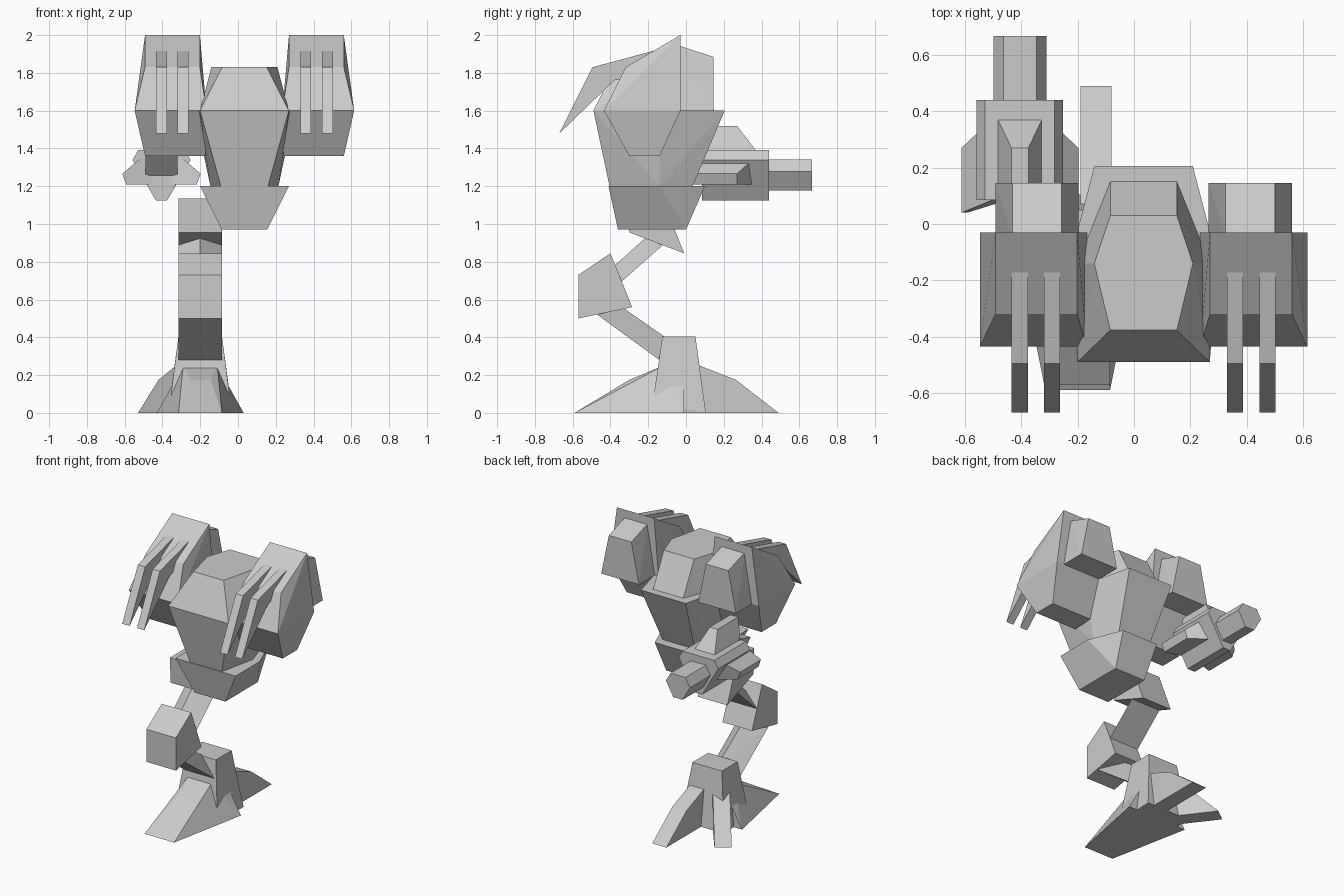
import bpy, bmesh, math

if "Cube" in bpy.data.objects:
    bpy.data.objects.remove(bpy.data.objects["Cube"])

grey = bpy.data.materials.new("plain_grey")
grey.diffuse_color = (0.6, 0.6, 0.6, 1)
grey.use_nodes = True
grey.node_tree.nodes["Principled BSDF"].inputs["Base Color"].default_value = grey.diffuse_color
CX = 0.034           # body centre line
LX = (-0.315, -0.085)  # leg sides
LM = -0.2            # leg middle


def finish(bm, name):
    bmesh.ops.recalc_face_normals(bm, faces=bm.faces[:])
    me = bpy.data.meshes.new(name)
    bm.to_mesh(me)
    bm.free()
    me.materials.append(grey)
    ob = bpy.data.objects.new(name, me)
    bpy.context.collection.objects.link(ob)
    return ob


def hull(name, pts):
    """Flat-faced convex solid around the points."""
    bm = bmesh.new()
    vs = [bm.verts.new(p) for p in pts]
    res = bmesh.ops.convex_hull(bm, input=vs)
    junk = [v for v in res["geom_interior"] if isinstance(v, bmesh.types.BMVert)]
    bmesh.ops.delete(bm, geom=junk, context='VERTS')
    bmesh.ops.dissolve_limit(bm, angle_limit=0.03, verts=bm.verts[:], edges=bm.edges[:])
    return finish(bm, name)


def sides(rows, cx=CX):
    """Mirror (half width, y, z) rows about a centre line."""
    return [(cx + s * w, y, z) for w, y, z in rows for s in (-1, 1)]


def spans(rows):
    """Pairs of points from (x0, x1, y, z)."""
    return [(x, y, z) for x0, x1, y, z in rows for x in (x0, x1)]


def extrude(name, profile, x0, x1):
    """Side profile in y, z extruded along x."""
    bm = bmesh.new()
    f = bm.faces.new([bm.verts.new((x0, y, z)) for y, z in profile])
    ext = bmesh.ops.extrude_face_region(bm, geom=[f])
    vs = [v for v in ext["geom"] if isinstance(v, bmesh.types.BMVert)]
    bmesh.ops.translate(bm, verts=vs, vec=(x1 - x0, 0, 0))
    return finish(bm, name)


# Torso: upper cabin on a tapering lower hull
hull("cabin", sides([
    (0.118, -0.377, 1.83), (0.175, -0.14, 1.83), (0.118, 0.03, 1.83),
    (0.235, -0.49, 1.6), (0.235, -0.14, 1.6), (0.118, 0.15, 1.6)]))
hull("torso", sides([
    (0.235, -0.49, 1.6), (0.265, -0.14, 1.6), (0.175, 0.205, 1.6),
    (0.125, -0.405, 1.2), (0.18, -0.14, 1.2), (0.125, 0.035, 1.2)]))
hull("pelvis", sides([
    (0.235, -0.41, 1.2), (0.235, -0.14, 1.2), (0.14, 0.10, 1.2),
    (0.12, -0.36, 0.97), (0.12, 0.0, 0.97)]))

# Shoulder pods, with rear boxes and two claws each
claw = [(-0.16, 1.92), (-0.495, 1.83), (-0.67, 1.48), (-0.38, 1.76), (-0.2, 1.8)]
pod = spans([
    (0.27, 0.56, -0.03, 2.0), (0.27, 0.56, -0.32, 1.83),
    (0.235, 0.615, -0.435, 1.6), (0.235, 0.615, -0.03, 1.6),
    (0.24, 0.56, -0.30, 1.36), (0.24, 0.56, -0.14, 1.36)])
box = spans([
    (0.265, 0.56, -0.04, 1.6), (0.265, 0.56, 0.145, 1.6),
    (0.325, 0.50, -0.04, 1.945), (0.325, 0.50, 0.145, 1.885)])
for side in (1, -1):
    tag = "left" if side > 0 else "right"

    def flip(x):
        return x if side > 0 else 2 * CX - x
    hull(tag + "_pod", [(flip(x), y, z) for x, y, z in pod])
    hull(tag + "_pod_box", [(flip(x), y, z) for x, y, z in box])
    for i, x in enumerate((0.33, 0.445)):
        extrude(f"{tag}_claw_{i + 1}", claw, flip(x), flip(x + 0.057))

# Leg: hip, thigh, knee and shin
extrude("hip", [(-0.30, 0.955), (-0.01, 0.845), (-0.125, 1.135), (-0.31, 1.135)], *LX)
extrude("knee", [(-0.57, 0.73), (-0.40, 0.845), (-0.285, 0.56), (-0.57, 0.50)], *LX)
hull("thigh", spans([(*LX, -0.38, 0.66), (*LX, -0.07, 0.935)])
     + [(LM, -0.45, 0.715), (LM, -0.15, 0.985)])
hull("shin", spans([(*LX, -0.47, 0.52), (*LX, -0.10, 0.25)])
     + [(LM, -0.36, 0.575), (LM, -0.08, 0.38)])

# Foot: ankle, broad front toe and two rear toes
hull("ankle", spans([
    (*LX, -0.125, 0.405), (*LX, 0.05, 0.405),
    (-0.36, -0.04, -0.175, 0.06), (-0.37, -0.03, 0.105, 0.0), (-0.36, -0.04, -0.1, 0.0)]))
hull("front_toe", spans([
    (*LX, -0.59, 0.0), (-0.43, 0.03, -0.01, 0.0),
    (-0.255, -0.145, -0.30, 0.175), (-0.29, -0.11, -0.12, 0.25), (-0.29, -0.11, -0.01, 0.25)]))


def rear_toe(name, start, tip):
    dx, dy = tip[0] - start[0], tip[1] - start[1]
    n = math.hypot(dx, dy)
    px, py = 0.055 * dy / n, -0.055 * dx / n
    pts = []
    for t, z, w in ((0, 0, 1), (0, 0.27, 1), (0.15, 0.25, 1), (0.54, 0.175, 1), (1, 0, 1)):
        for s in (-w, w):
            pts.append((start[0] + dx * t + px * s, start[1] + dy * t + py * s, z))
    hull(name, pts)


rear_toe("rear_toe_inner", (-0.135, 0.0), (-0.135, 0.49))
rear_toe("rear_toe_outer", (-0.25, -0.03), (-0.485, 0.28))

# Rear gun: truncated triangle body and barrel, with three fins
GX = -0.405


def tri_prism(name, r, half, zc, y0, y1):
    pts = []
    for a in (30, 150, 270):
        c, s = math.cos(math.radians(a)), math.sin(math.radians(a))
        for h in (-half, half):
            for y in (y0, y1):
                pts.append((GX + c * r - s * h, y, zc + s * r + c * h))
    hull(name, pts)


tri_prism("gun_body", 0.16, 0.03, 1.285, 0.085, 0.44)
tri_prism("gun_barrel", 0.088, 0.036, 1.265, 0.40, 0.668)
for i, a in enumerate((90, 200, 340)):
    c, s = math.cos(math.radians(a)), math.sin(math.radians(a))
    pts = []
    for r, half, y0, y1 in ((0.06, 0.085, 0.09, 0.385), (0.21, 0.03, 0.04, 0.27)):
        for h in (-half, half):
            for y in (y0, y1):
                pts.append((GX + c * r - s * h, y, 1.31 + s * r + c * h))
    hull(f"gun_fin_{i + 1}", pts)
hull("gun_mount", spans([
    (-0.49, -0.32, -0.02, 1.37), (-0.49, -0.32, 0.1, 1.24), (-0.49, -0.32, 0.1, 1.40)]))
